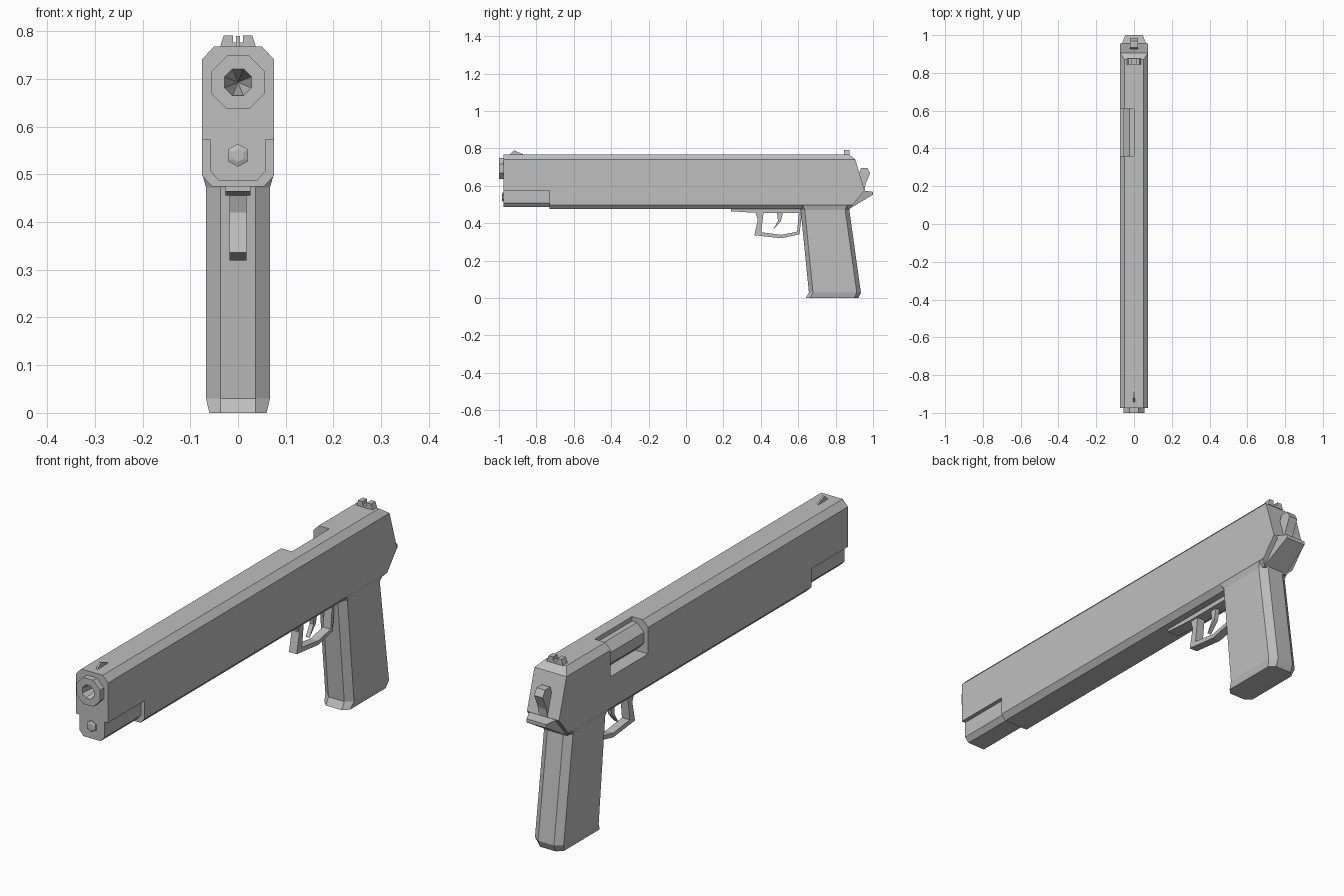
import bpy, bmesh, math
from mathutils import Vector

if "Cube" in bpy.data.objects:
    bpy.data.objects.remove(bpy.data.objects["Cube"])

GREY = (0.52, 0.52, 0.52, 1)
steel = bpy.data.materials.new("plain grey")
steel.use_nodes = True
steel.diffuse_color = GREY
steel.node_tree.nodes["Principled BSDF"].inputs["Base Color"].default_value = GREY


def loft(name, rings):
    """Skin a list of equal-length rings and cap both ends."""
    bm = bmesh.new()
    loops = [[bm.verts.new(p) for p in ring] for ring in rings]
    n = len(loops[0])
    for a, b in zip(loops, loops[1:]):
        for i in range(n):
            j = (i + 1) % n
            bm.faces.new((a[i], a[j], b[j], b[i]))
    bm.faces.new(loops[0])
    bm.faces.new(loops[-1])
    bmesh.ops.recalc_face_normals(bm, faces=bm.faces)
    mesh = bpy.data.meshes.new(name)
    bm.to_mesh(mesh)
    bm.free()
    mesh.materials.append(steel)
    obj = bpy.data.objects.new(name, mesh)
    bpy.context.collection.objects.link(obj)
    return obj


def side_prism(name, pts, half):
    """Profile in (y, z), extruded across x."""
    return loft(name, [[(x, y, z) for y, z in pts] for x in (-half, half)])


def long_prism(name, pts, y0, y1):
    """Section in (x, z), extruded along y."""
    return loft(name, [[(x, y, z) for x, z in pts] for y in (y0, y1)])


def mirrored(half):
    """Complete a right-hand outline with its reflection in x."""
    return half + [(-x, z) for x, z in reversed(half)]


def polygon(n, apothem, zc, y):
    r = apothem / math.cos(math.pi / n)
    return [(r * math.cos((i + 0.5) * math.tau / n), y,
             zc + r * math.sin((i + 0.5) * math.tau / n)) for i in range(n)]


def carve(target, tool, operation):
    mod = target.modifiers.new("cut", "BOOLEAN")
    mod.operation, mod.solver, mod.object = operation, "EXACT", tool
    bpy.context.view_layer.update()
    bpy.context.view_layer.objects.active = target
    bpy.ops.object.modifier_apply(modifier=mod.name)
    bpy.data.objects.remove(tool)


def box(name, x0, x1, y0, y1, z0, z1):
    return long_prism(name, [(x0, z0), (x1, z0), (x1, z1), (x0, z1)], y0, y1)


# Main body: chamfered section trimmed by the side outline
body = long_prism("body", mirrored([(0.055, 0.475), (0.075, 0.497),
                                    (0.075, 0.742), (0.05, 0.768)]), -0.975, 1.0)
carve(body, side_prism("outline", [(-1.1, 0.4), (0.81, 0.4), (0.955, 0.575),
                                   (0.905, 0.742), (0.854, 0.78), (-1.1, 0.78)], 0.2),
      "INTERSECT")
carve(body, box("nose_cut", -0.2, 0.2, -1.2, -0.73, 0.4, 0.573), "DIFFERENCE")
carve(body, box("port_cut", -0.2, 0.0, 0.36, 0.61, 0.63, 0.9), "DIFFERENCE")
carve(body, loft("bore_cut", [polygon(8, 0.045, 0.693, y) for y in (-1.1, -0.8)]),
      "DIFFERENCE")

# Narrower lower nose
long_prism("lower_nose", mirrored([(0.04, 0.487), (0.058, 0.507), (0.058, 0.573)]),
           -0.975, -0.72)

# Barrel with tapering bore, also seen through the side port
loft("barrel", [polygon(8, a, 0.693, y) for a, y in
                ((0.056, 0.65), (0.056, -1.0), (0.028, -1.0), (0.001, -0.86))])
loft("guide_rod", [polygon(6, a, 0.54, y) for a, y in ((0.021, -0.9), (0.021, -0.98),
                                                      (0.012, -0.984))])


# Grip: chamfered sections from the base up into the body
def grip_ring(z, y0, y1, w):
    c, d = 0.037, 0.022
    return [(c, y0, z), (w, y0 + d, z), (w, y1 - d, z), (c, y1, z),
            (-c, y1, z), (-w, y1 - d, z), (-w, y0 + d, z), (-c, y0, z)]


loft("grip", [grip_ring(*r) for r in ((0, 0.64, 0.922, 0.06), (0.03, 0.657, 0.935, 0.067),
                                      (0.472, 0.613, 0.873, 0.067),
                                      (0.5, 0.6, 0.885, 0.075))])

# Tang behind the grip, tapering to the rear
tang = side_prism("grip_tang", [(0.84, 0.475), (0.87, 0.475), (1.0, 0.553),
                                (1.0, 0.568), (0.94, 0.576), (0.84, 0.576)], 0.07)
for v in tang.data.vertices:
    if v.co.y > 0.99:
        v.co.x *= 0.65
    elif v.co.z < 0.5:
        v.co.x *= 0.8

side_prism("hammer", [(0.91, 0.57), (0.955, 0.575), (0.96, 0.61), (0.985, 0.668),
                      (0.97, 0.695), (0.935, 0.695), (0.92, 0.65)], 0.02)

# Trigger group
side_prism("guard_plate", [(0.24, 0.48), (0.24, 0.464), (0.37, 0.456),
                           (0.61, 0.456), (0.62, 0.48)], 0.026)
side_prism("trigger_guard", [(0.37, 0.46), (0.384, 0.42), (0.366, 0.336), (0.51, 0.32),
                             (0.607, 0.341), (0.62, 0.46), (0.604, 0.46), (0.594, 0.355),
                             (0.51, 0.338), (0.402, 0.352), (0.41, 0.42), (0.415, 0.46)],
           0.018)
side_prism("trigger", [(0.485, 0.465), (0.52, 0.465), (0.507, 0.41), (0.465, 0.365),
                       (0.492, 0.412)], 0.009)

# Sights
side_prism("front_sight", [(-0.945, 0.766), (-0.92, 0.79), (-0.865, 0.766)], 0.004)
long_prism("rear_sight", mirrored([(0.038, 0.766), (0.03, 0.791), (0.01, 0.791),
                                   (0.01, 0.776)]), 0.845, 0.875)
